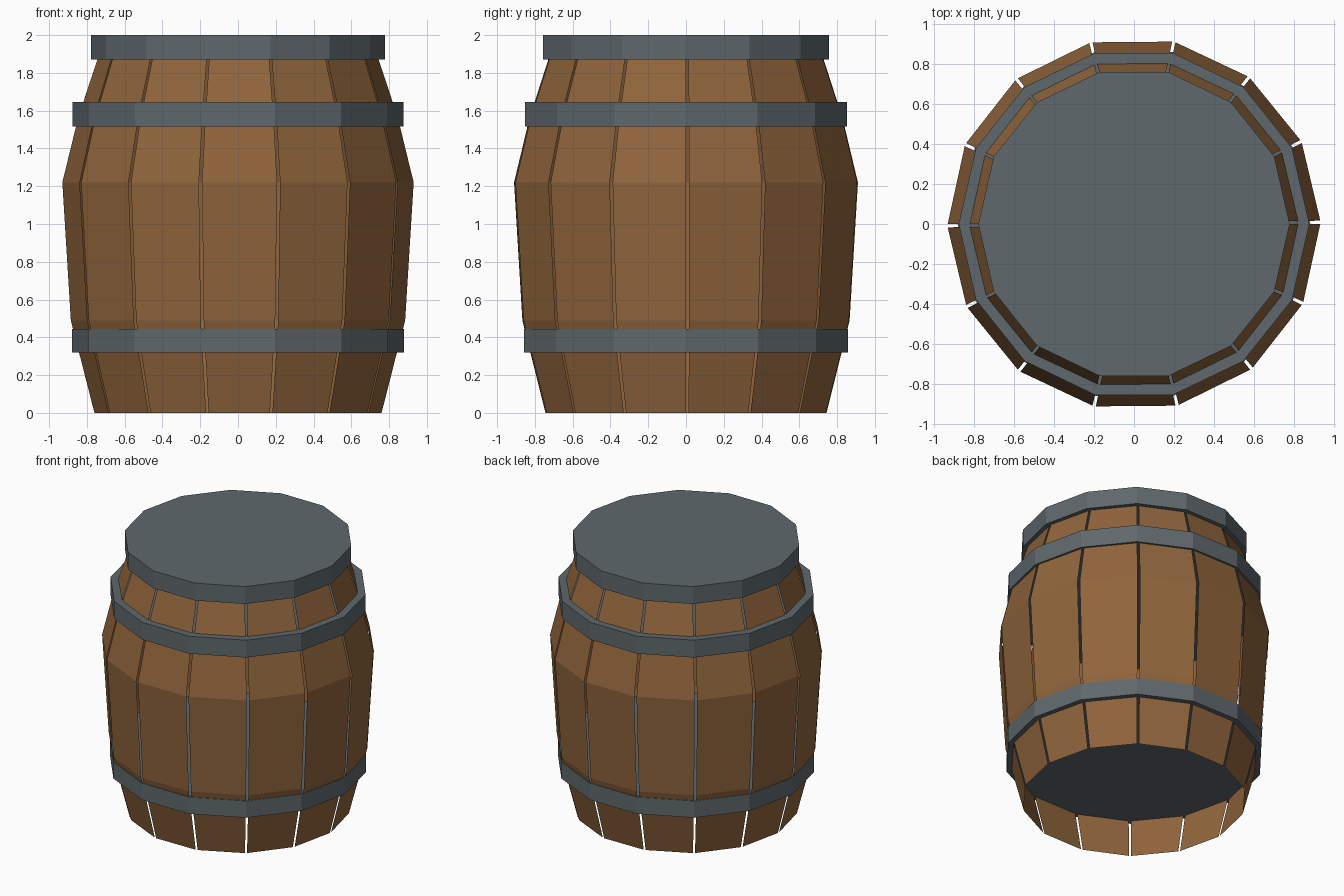
import bpy, bmesh, math

if "Cube" in bpy.data.objects:
    bpy.data.objects.remove(bpy.data.objects["Cube"], do_unlink=True)

SIDES = 14
STEP = math.tau / SIDES
GAP = 0.018  # angular slit between neighbouring staves


def material(name, rgb):
    mat = bpy.data.materials.new(name)
    mat.use_nodes = True
    mat.diffuse_color = (*rgb, 1)
    bsdf = next(n for n in mat.node_tree.nodes if n.type == 'BSDF_PRINCIPLED')
    bsdf.inputs["Base Color"].default_value = (*rgb, 1)
    return mat


wood = material("brown wood", (0.28, 0.13, 0.045))
iron = material("grey iron", (0.115, 0.14, 0.152))

# Barrel profile as (radius, height), bottom to top
PROFILE = [(0.76, 0), (0.885, 0.49), (0.93, 1.22), (0.847, 1.56), (0.745, 1.87), (0.71, 1.98)]


# Staves: one thin bent plank per side, separated by narrow slits
def add_stave(index):
    start, end = index * STEP + GAP, (index + 1) * STEP
    bm = bmesh.new()
    rows = [[bm.verts.new((r * math.cos(a), r * math.sin(a), z)) for a in (start, end)]
            for r, z in PROFILE]
    for low, high in zip(rows, rows[1:]):
        bm.faces.new((low[0], low[1], high[1], high[0]))
    name = f"stave_{index + 1}"
    mesh = bpy.data.meshes.new(name)
    bm.to_mesh(mesh)
    bm.free()
    mesh.materials.append(wood)
    bpy.context.collection.objects.link(bpy.data.objects.new(name, mesh))


for i in range(SIDES):
    add_stave(i)


# Hoops: solid discs that also close the barrel inside
def add_hoop(name, radius, bottom, top):
    bpy.ops.mesh.primitive_cylinder_add(
        vertices=SIDES, radius=radius, depth=top - bottom,
        location=(0, 0, (top + bottom) / 2), rotation=(0, 0, math.pi / 2))
    hoop = bpy.context.object
    hoop.name = name
    hoop.data.materials.append(iron)


add_hoop("lower_hoop", 0.88, 0.32, 0.445)
add_hoop("upper_hoop", 0.875, 1.515, 1.645)
add_hoop("lid", 0.777, 1.87, 2.0)
